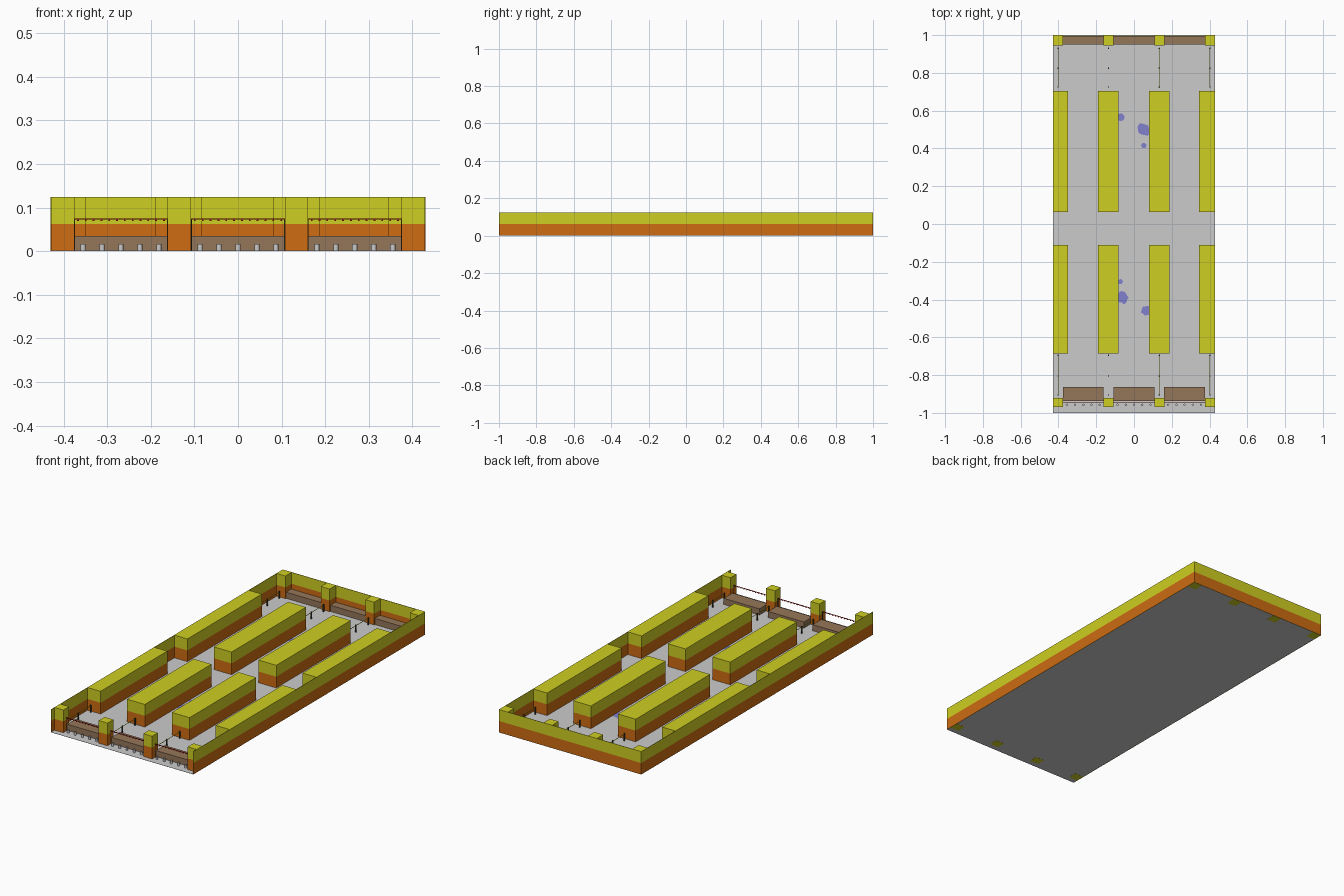
import bpy, bmesh, math, random

if "Cube" in bpy.data.objects:
    bpy.data.objects.remove(bpy.data.objects["Cube"])

random.seed(4)
MID, TOP, BASE = 0.0625, 0.125, 0.0006


def mat(name, c):
    m = bpy.data.materials.new(name)
    m.diffuse_color = (*c, 1)
    m.use_nodes = True
    m.node_tree.nodes["Principled BSDF"].inputs["Base Color"].default_value = m.diffuse_color
    return m


YELLOW = mat("yellow", (0.62, 0.62, 0.016))
ORANGE = mat("orange", (0.62, 0.15, 0.006))
GREY = mat("floor_grey", (0.6, 0.6, 0.6))
BROWN = mat("brown", (0.30, 0.18, 0.10))
PURPLE = mat("purple", (0.22, 0.22, 0.62))
RED = mat("red", (0.5, 0.01, 0.01))
DARK = mat("dark_metal", (0.05, 0.05, 0.03))


def finish(name, bm, mats):
    me = bpy.data.meshes.new(name)
    bm.to_mesh(me)
    bm.free()
    for m in mats:
        me.materials.append(m)
    ob = bpy.data.objects.new(name, me)
    bpy.context.collection.objects.link(ob)
    return ob


def add_box(bm, x0, x1, y0, y1, z0, z1):
    vs = bmesh.ops.create_cube(bm, size=1)["verts"]
    for v in vs:
        v.co.x = x1 if v.co.x > 0 else x0
        v.co.y = y1 if v.co.y > 0 else y0
        v.co.z = z1 if v.co.z > 0 else z0


def box(name, m, *dims):
    bm = bmesh.new()
    add_box(bm, *dims)
    return finish(name, bm, [m])


def two_tone(name, x0, x1, y0, y1, z0=0.0):
    """Box with an orange lower half and yellow upper half (yellow underside)."""
    bm = bmesh.new()
    add_box(bm, x0, x1, y0, y1, z0, TOP)
    bmesh.ops.bisect_plane(bm, geom=bm.verts[:] + bm.edges[:] + bm.faces[:],
                           plane_co=(0, 0, MID), plane_no=(0, 0, 1))
    bm.normal_update()
    for f in bm.faces:
        low = f.calc_center_median().z < MID and f.normal.z > -0.5
        f.material_index = 1 if low else 0
    return finish(name, bm, [YELLOW, ORANGE])


def add_cyl(bm, x, y, z0, z1, r, n):
    vs = bmesh.ops.create_cone(bm, cap_ends=True, segments=n, radius1=r,
                               radius2=r, depth=z1 - z0)["verts"]
    bmesh.ops.translate(bm, verts=vs, vec=(x, y, (z0 + z1) / 2))


# floor
box("floor", GREY, -0.428, 0.428, -1, 1, 0.0004, 0.0014)

# outer walls, front left open
two_tone("wall_left", -0.43, -0.428, -1, 1)
two_tone("wall_right", 0.428, 0.43, -1, 1)
two_tone("wall_back", -0.428, 0.428, 0.998, 1)

# pillars in front and back rows
for i, x in enumerate((-0.402, -0.135, 0.134, 0.402)):
    two_tone(f"front_pillar_{i}", x - 0.0265, x + 0.0265, -0.97, -0.92)
    two_tone(f"back_pillar_{i}", x - 0.0265, x + 0.0265, 0.945, 0.998)

# long shelf blocks
for i, (x0, x1) in enumerate(((-0.429, -0.35), (-0.19, -0.083),
                              (0.08, 0.187), (0.345, 0.429))):
    two_tone(f"rear_block_{i}", x0, x1, 0.063, 0.705, BASE)
    two_tone(f"near_block_{i}", x0, x1, -0.685, -0.11, BASE)

# counters, entrance rails with small pennants, bollards
bollards = bmesh.new()
for i, (x0, x1) in enumerate(((-0.376, -0.161), (-0.108, 0.108), (0.16, 0.376))):
    box(f"front_counter_{i}", BROWN, x0, x1, -0.937, -0.862, BASE, 0.035)
    box(f"back_counter_{i}", BROWN, x0, x1, 0.95, 0.995, BASE, 0.035)
    bm = bmesh.new()
    add_box(bm, x0, x1, -0.947, -0.944, 0.0725, 0.0755)
    n = 12
    for k in range(n):
        x = x0 + (k + 0.5) * (x1 - x0) / n
        add_box(bm, x - 0.002, x + 0.002, -0.947, -0.944, 0.069, 0.0725)
    finish(f"entrance_rail_{i}", bm, [RED])
    bm = bmesh.new()
    for x in (x0, x1 - 0.002):
        add_box(bm, x, x + 0.002, -0.947, -0.944, BASE, 0.0725)
    finish(f"rail_posts_{i}", bm, [DARK])
    mid = (x0 + x1) / 2
    for k in range(-2, 3):
        add_cyl(bollards, mid + k * 0.0435, -0.957, BASE, 0.0165, 0.006, 12)
finish("bollards", bollards, [GREY])

# queue posts joined by thin ropes
posts, ropes = bmesh.new(), bmesh.new()
for x in (-0.402, -0.135, 0.134, 0.402):
    for ys in ((0.93, 0.825, 0.725), (-0.695, -0.805, -0.905)):
        for y in ys:
            add_cyl(posts, x, y, BASE, 0.04, 0.004, 8)
        add_box(ropes, x - 0.001, x + 0.001, min(ys), max(ys), 0.035, 0.037)
finish("queue_posts", posts, [DARK])
finish("queue_ropes", ropes, [YELLOW])

# purple splashes painted on the floor
for i, (x, y, r) in enumerate(((-0.07, 0.565, 0.02), (0.052, 0.5, 0.037),
                               (0.052, 0.415, 0.014), (-0.072, -0.305, 0.013),
                               (-0.062, -0.39, 0.034), (0.062, -0.46, 0.028))):
    bm = bmesh.new()
    n = 18
    rim = []
    for k in range(n):
        a = math.tau * k / n
        q = r * (1 if r < 0.025 else random.uniform(0.72, 1.08))
        rim.append(bm.verts.new((x + q * math.cos(a), y + q * math.sin(a), 0.002)))
    bm.faces.new(rim)
    finish(f"floor_splash_{i}", bm, [PURPLE])
